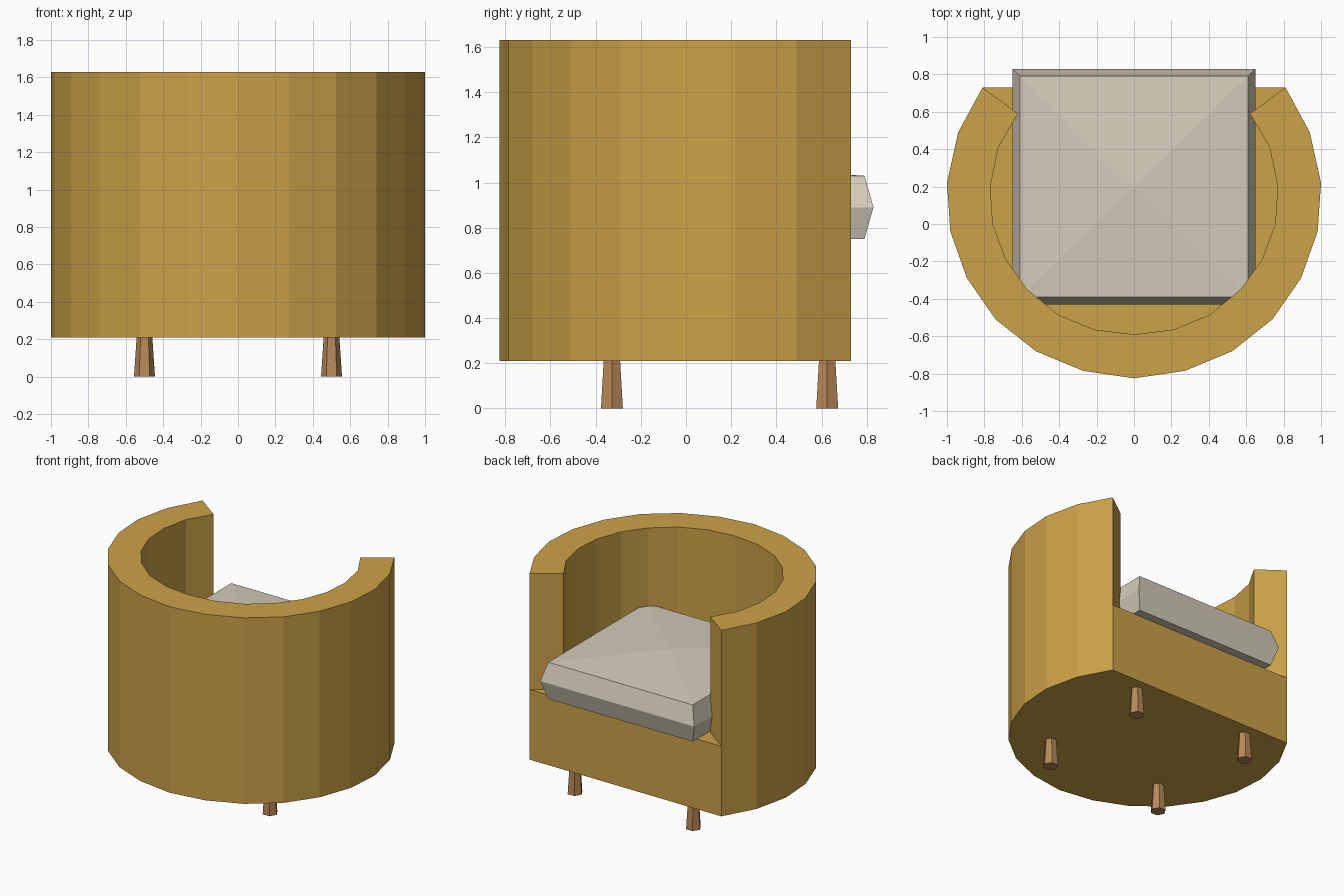
import bpy, bmesh

if "Cube" in bpy.data.objects:
    bpy.data.objects.remove(bpy.data.objects["Cube"])


def material(name, rgb):
    m = bpy.data.materials.new(name)
    m.diffuse_color = (*rgb, 1)
    m.use_nodes = True
    m.node_tree.nodes["Principled BSDF"].inputs["Base Color"].default_value = m.diffuse_color
    return m


mustard = material("mustard fabric", (0.60, 0.36, 0.065))
cream = material("cream cushion", (0.67, 0.61, 0.50))
wood = material("light wood", (0.47, 0.25, 0.10))


def finish(bm, name, mat):
    bmesh.ops.recalc_face_normals(bm, faces=bm.faces)
    mesh = bpy.data.meshes.new(name)
    bm.to_mesh(mesh)
    bm.free()
    mesh.materials.append(mat)
    ob = bpy.data.objects.new(name, mesh)
    bpy.context.collection.objects.link(ob)
    return ob


# Half outlines of the tub, from the open arm end round to the closed middle
outer = [(0.81, 0.73), (0.94, 0.49), (1.0, 0.22), (0.982, -0.04), (0.893, -0.29),
         (0.74, -0.51), (0.525, -0.68), (0.273, -0.785), (0, -0.825)]
inner = [(0.62, 0.59), (0.725, 0.41), (0.768, 0.20), (0.755, 0.0), (0.685, -0.19),
         (0.57, -0.35), (0.405, -0.485), (0.21, -0.565), (0, -0.59)]


def both_sides(half):
    return half + [(-x, y) for x, y in reversed(half[:-1])]


# Tub body: solid base with a curved wall wrapping the seat
Z0, SEAT, TOP = 0.21, 0.745, 1.63
bm = bmesh.new()


def ring(pts, z):
    return [bm.verts.new((x, y, z)) for x, y in pts]


out, inn = both_sides(outer), both_sides(inner)
bottom, rim_out = ring(out, Z0), ring(out, TOP)
seat, rim_in = ring(inn, SEAT), ring(inn, TOP)
ends = [bm.verts.new((*out[0], SEAT)), bm.verts.new((*out[-1], SEAT))]
for i in range(1, len(out)):
    low = [bottom[i - 1], bottom[i]]
    up = [rim_out[i], rim_out[i - 1]]
    # the first and last panels also carry the seat-height corner
    if i == 1:
        bm.faces.new(low + up + [ends[0]])
    elif i == len(out) - 1:
        bm.faces.new(low + [ends[1]] + up)
    else:
        bm.faces.new(low + up)
    bm.faces.new((seat[i - 1], seat[i], rim_in[i], rim_in[i - 1]))
    bm.faces.new((rim_out[i - 1], rim_out[i], rim_in[i], rim_in[i - 1]))
bm.faces.new(bottom)
bm.faces.new(seat + [ends[1], ends[0]])
bm.faces.new((bottom[0], bottom[-1], ends[1], ends[0]))
for k, e in ((0, ends[0]), (-1, ends[1])):
    bm.faces.new((e, seat[k], rim_in[k], rim_out[k]))
finish(bm, "tub_body", mustard)

# Cushion: square pad with a bulging edge and slightly raised centre
bm = bmesh.new()
CY = 0.20
rings = []
for half, z in ((0.61, 0.75), (0.65, 0.89), (0.61, 1.03)):
    h = half - 0.02
    rings.append(ring([(-half, CY - h), (half, CY - h), (half, CY + h), (-half, CY + h)], z))
peak = bm.verts.new((0, CY, 1.07))
bm.faces.new(rings[0])
for i in range(4):
    j = (i + 1) % 4
    for a, b in zip(rings, rings[1:]):
        bm.faces.new((a[i], a[j], b[j], b[i]))
    bm.faces.new((rings[2][i], rings[2][j], peak))
finish(bm, "seat_cushion", cream)

# Four six-sided legs, wider at the foot
for y, row in ((-0.328, "closed_side"), (0.625, "open_side")):
    for x, side in ((-0.5, "left"), (0.5, "right")):
        bpy.ops.mesh.primitive_cone_add(vertices=6, radius1=0.056, radius2=0.042, depth=Z0,
                                        location=(x, y, Z0 / 2))
        leg = bpy.context.object
        leg.name = f"leg_{row}_{side}"
        # turn so that corners point along x
        leg.rotation_euler.z = 0.5235988
        leg.data.materials.append(wood)
